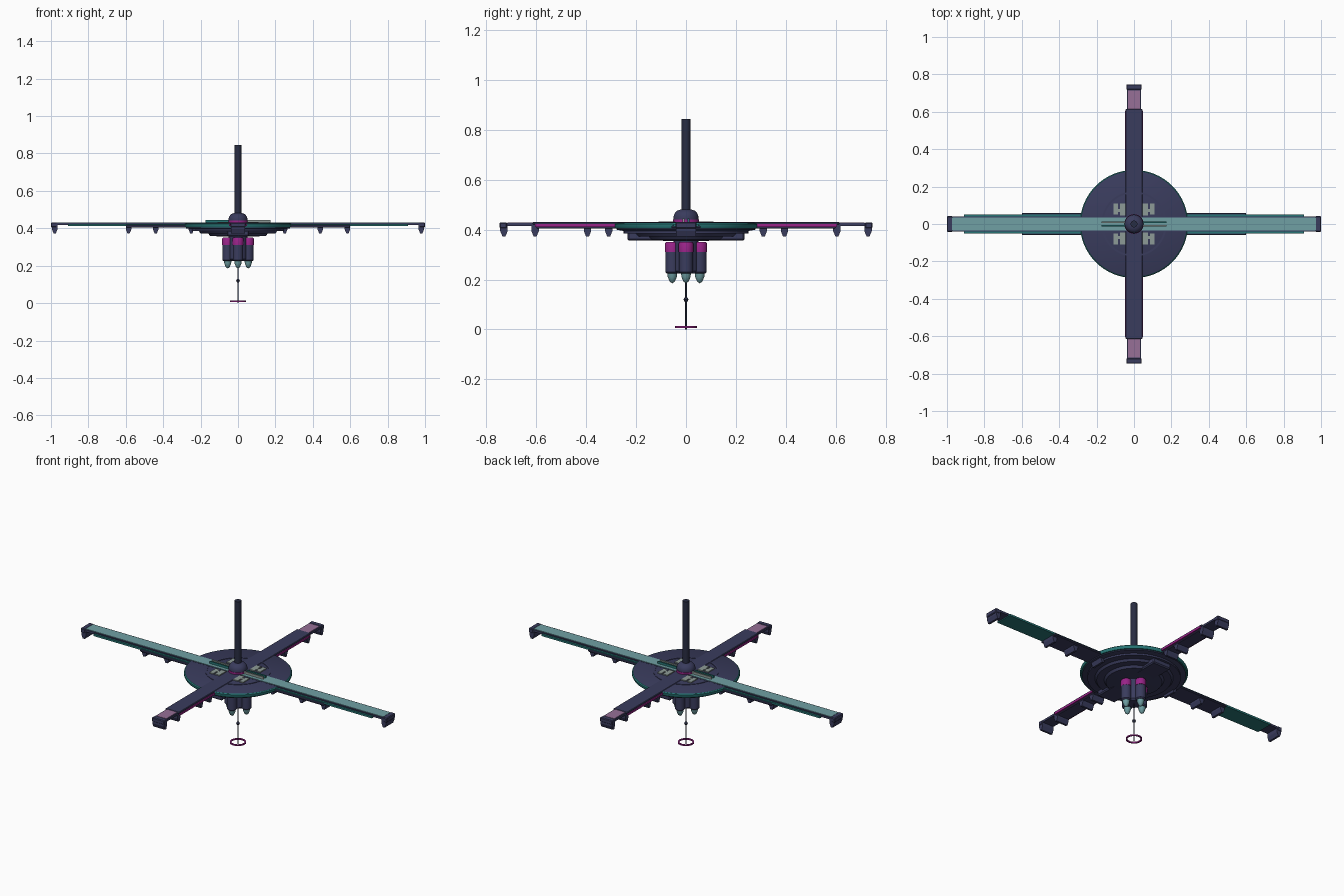
import bpy, bmesh, math
from mathutils import Vector

if "Cube" in bpy.data.objects:
    bpy.data.objects.remove(bpy.data.objects["Cube"])


def mat(name, r, g, b):
    m = bpy.data.materials.new(name)
    m.diffuse_color = (r, g, b, 1)
    m.use_nodes = True
    m.node_tree.nodes["Principled BSDF"].inputs["Base Color"].default_value = m.diffuse_color
    return m


NAVY = mat("navy", .042, .045, .11)
DARK = mat("dark navy", .022, .026, .055)
TEAL = mat("teal", .02, .18, .18)
PALE = mat("pale teal", .16, .35, .37)
MAGENTA = mat("magenta", .32, .017, .25)
MAUVE = mat("mauve", .31, .16, .31)
GREY = mat("grey green", .27, .33, .31)


def add(name, bm, material, smooth=False):
    bmesh.ops.recalc_face_normals(bm, faces=bm.faces)
    me = bpy.data.meshes.new(name)
    bm.to_mesh(me)
    bm.free()
    me.materials.append(material)
    ob = bpy.data.objects.new(name, me)
    bpy.context.collection.objects.link(ob)
    if smooth:
        bpy.ops.object.select_all(action='DESELECT')
        ob.select_set(True)
        bpy.context.view_layer.objects.active = ob
        bpy.ops.object.shade_smooth_by_angle(angle=math.radians(35))
    return ob


def box(name, x0, x1, y0, y1, z0, z1, material, bevel=0):
    bm = bmesh.new()
    bmesh.ops.create_cube(bm, size=1)
    for v in bm.verts:
        v.co = Vector((x0 + (x1 - x0) * (v.co.x + .5), y0 + (y1 - y0) * (v.co.y + .5),
                       z0 + (z1 - z0) * (v.co.z + .5)))
    if bevel:
        bmesh.ops.bevel(bm, geom=bm.edges[:], offset=bevel, segments=1, affect='EDGES')
    return add(name, bm, material)


def lathe(name, profile, material, at=(0, 0), n=32):
    """Spin (radius, z) points about a vertical axis."""
    bm = bmesh.new()
    vs = [bm.verts.new((at[0] + r, at[1], z)) for r, z in profile]
    es = [bm.edges.new(p) for p in zip(vs, vs[1:])]
    bmesh.ops.spin(bm, geom=vs + es, cent=(at[0], at[1], 0), axis=(0, 0, 1),
                   angle=math.tau, steps=n, use_duplicate=False)
    bmesh.ops.remove_doubles(bm, verts=bm.verts[:], dist=.0002)
    return add(name, bm, material, True)


def foot(name, pos, half, along_x):
    """Tapered clamp that spans the underside of an arm."""
    prof = [(-.015, .42), (-.015, .395), (-.006, .373), (.006, .373), (.015, .395), (.015, .42)]
    bm = bmesh.new()
    rows = []
    for w in (-half, half):
        rows.append([bm.verts.new((pos + a, w, z) if along_x else (w, pos + a, z)) for a, z in prof])
    for r in rows:
        bm.faces.new(r)
    for i in range(6):
        j = (i + 1) % 6
        bm.faces.new((rows[0][i], rows[0][j], rows[1][j], rows[1][i]))
    add(name, bm, NAVY)


# mast, dome and collar
lathe("mast", [(0, .46), (.018, .46), (.018, .845), (0, .845)], DARK)
lathe("dome", [(.05, .44), (.05, .452), (.046, .465), (.036, .476), (.02, .482), (0, .483)], NAVY)
lathe("dome_collar", [(0, .425), (.052, .425), (.052, .442), (0, .442)], MAGENTA)

# main disc with stepped underside
lathe("disc", [(0, .424), (.278, .424), (.278, .4), (.25, .395), (.25, .385), (.21, .385), (.2, .373),
               (.16, .373), (.15, .36), (.08, .355), (0, .355)], NAVY, n=64)
lathe("disc_rim", [(.275, .405), (.285, .405), (.289, .412), (.289, .422), (.284, .427), (.275, .427),
                   (.275, .405)], TEAL, n=64)
lathe("disc_top", [(0, .427), (.282, .427), (.279, .4285), (0, .4285)], NAVY, n=64)
lathe("disc_ring", [(.165, .427), (.165, .431), (.175, .431), (.175, .427)], NAVY, n=64)
box("under_beam", -.06, .06, -.235, .235, .357, .39, NAVY, .006)

# raised plates and fins on the disc, repeated in all four quadrants
for sx in (-1, 1):
    for sy in (-1, 1):
        for x0, x1, y0, y1 in ((.045, .075, .045, .11), (.085, .11, .05, .11), (.07, .09, .065, .08)):
            a, b = sorted((sx * x0, sx * x1))
            c, d = sorted((sy * y0, sy * y1))
            box("disc_plate", a, b, c, d, .426, .434, GREY)
        a, b = sorted((sx * .04, sx * .175))
        box("disc_fin", a, b, sy * .01 - .004, sy * .01 + .004, .428, .445,
            TEAL if sx * sy > 0 else GREY)

# long arm pair along x
box("long_arm", -.995, .995, -.04, .04, .417, .429, NAVY)
box("long_arm_panel", -.972, .972, -.034, .034, .428, .4315, PALE)
box("long_arm_strip", -.91, .91, -.051, .051, .412, .423, TEAL)
box("long_arm_sleeve", -.6, .6, -.059, .059, .405, .417, NAVY, .003)

# short arm pair along y
box("short_arm", -.038, .038, -.742, .742, .415, .427, NAVY)
box("short_arm_panel", -.032, .032, -.715, .715, .426, .429, MAUVE)
box("short_arm_strip", -.048, .048, -.605, .605, .411, .422, MAGENTA)
box("short_arm_cover", -.045, .045, -.615, .615, .42, .431, NAVY, .003)
box("short_arm_keel", -.04, .04, -.6, .6, .404, .414, NAVY, .003)

# end caps and underside clamps
for s in (-1, 1):
    a, b = sorted((s * .97, s * 1.0))
    box("long_arm_cap", a, b, -.042, .042, .405, .432, NAVY, .004)
    a, b = sorted((s * .717, s * .747))
    box("short_arm_cap", -.041, .041, a, b, .405, .43, NAVY, .004)
    for p in (.25, .44, .585, .98):
        foot("long_arm_clamp", s * p, .04, True)
    for p in (.31, .395, .605, .73):
        foot("short_arm_clamp", s * p, .038, False)

# engine cluster under the disc
lathe("engine_core", [(0, .36), (.05, .36), (.05, .235), (.04, .225), (0, .225)], NAVY)
for i in range(4):
    p = (.055 * math.cos(i * math.pi / 2), .055 * math.sin(i * math.pi / 2))
    lathe("engine_band", [(0, .35), (.026, .35), (.0295, .344), (.0295, .31), (0, .31)], MAGENTA, p, 20)
    lathe("engine_pod", [(0, .312), (.028, .312), (.028, .23), (.022, .224), (0, .224)], NAVY, p, 20)
    lathe("engine_cone", [(0, .225), (.02, .225), (.018, .21), (.01, .192), (0, .185)], PALE, p, 16)

# probe rod with bead and ring
lathe("probe_rod", [(0, .23), (.004, .23), (.004, 0), (0, 0)], DARK, n=12)
lathe("probe_bead", [(0, .132), (.007, .127), (.01, .12), (.007, .113), (0, .108)], DARK, n=16)
lathe("probe_ring", [(.036, .006), (.044, .006), (.044, .013), (.036, .013), (.036, .006)], MAGENTA, n=40)
